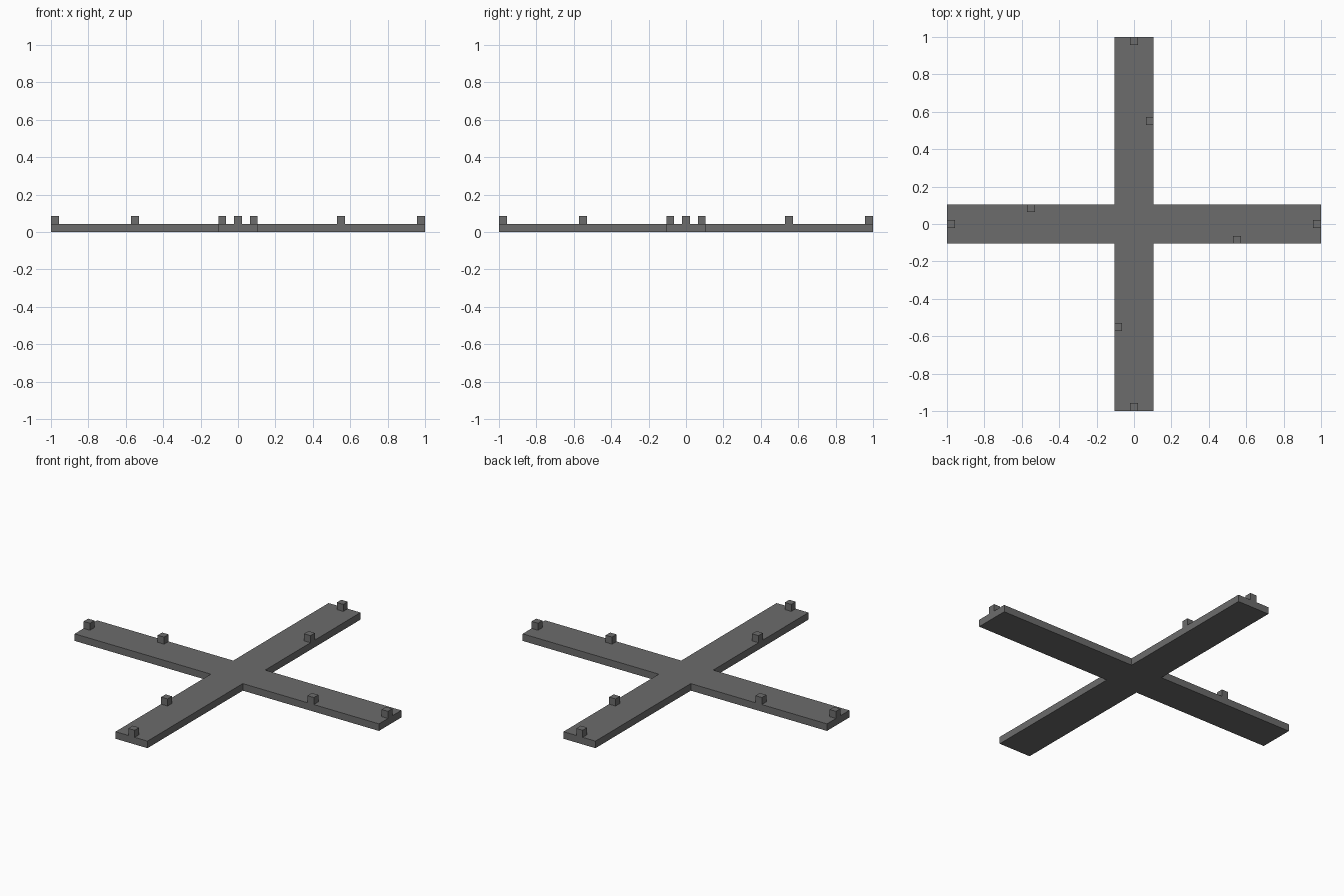
import bpy
import bmesh
from math import pi
from mathutils import Matrix, Vector

HALF_WIDTH = 0.105
THICK = 0.042
PEG = 0.042

cube = bpy.data.objects.get("Cube")
if cube:
    bpy.data.objects.remove(cube, do_unlink=True)

# Single flat grey
grey = bpy.data.materials.new("dark_grey")
grey.use_nodes = True
colour = (0.15, 0.15, 0.15, 1)
grey.diffuse_color = colour
grey.node_tree.nodes["Principled BSDF"].inputs["Base Color"].default_value = colour


def add_object(name, bm):
    bmesh.ops.recalc_face_normals(bm, faces=bm.faces)
    mesh = bpy.data.meshes.new(name)
    bm.to_mesh(mesh)
    bm.free()
    mesh.materials.append(grey)
    obj = bpy.data.objects.new(name, mesh)
    bpy.context.collection.objects.link(obj)
    return obj


quarter_turns = [Matrix.Rotation(i * pi / 2, 4, "Z") for i in range(4)]

# Cross plate: one arm end and inner corner, repeated by quarter turns, extruded up
arm = [Vector((1, -HALF_WIDTH, 0)), Vector((1, HALF_WIDTH, 0)),
       Vector((HALF_WIDTH, HALF_WIDTH, 0))]
bm = bmesh.new()
outline = bm.faces.new([bm.verts.new(turn @ p) for turn in quarter_turns for p in arm])
extruded = bmesh.ops.extrude_face_region(bm, geom=[outline], use_keep_orig=True)
top = [v for v in extruded["geom"] if isinstance(v, bmesh.types.BMVert)]
bmesh.ops.translate(bm, verts=top, vec=(0, 0, THICK))
add_object("cross_plate", bm)

# Cubic pegs: one at each arm's end and one on the edge midway along it
peg_spots = {
    "end_peg": Vector((1 - PEG / 2, 0, THICK + PEG / 2)),
    "edge_peg": Vector((0.551, PEG / 2 - HALF_WIDTH, THICK + PEG / 2)),
}
sides = ["left", "back", "right", "front"]
for side, turn in zip(sides, quarter_turns):
    for name, spot in peg_spots.items():
        # The edge pegs alternate sides so that opposite arms match by a half turn
        p = turn @ spot
        if name == "edge_peg" and side in ("back", "front"):
            p.x = abs(p.x) if side == "back" else -abs(p.x)
        bm = bmesh.new()
        bmesh.ops.create_cube(bm, size=PEG, matrix=Matrix.Translation(p))
        add_object(f"{side}_{name}", bm)
